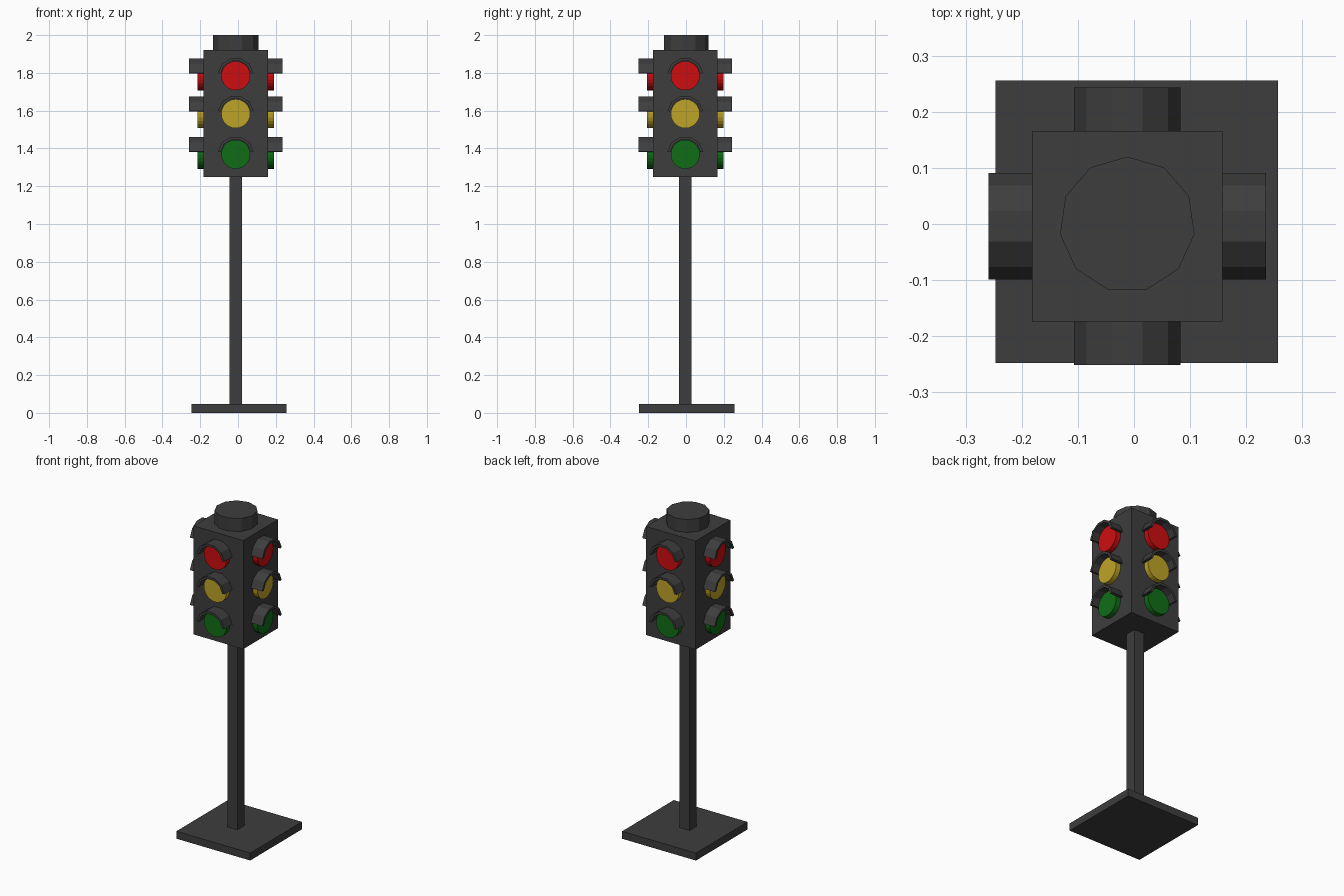
import bpy, bmesh, math
from mathutils import Matrix, Vector

if "Cube" in bpy.data.objects:
    bpy.data.objects.remove(bpy.data.objects["Cube"])

CX, CY = -0.012, -0.004      # axis of the pole and signal head
HALF = 0.17                  # half width of the signal head


def material(name, rgb):
    m = bpy.data.materials.new(name)
    m.diffuse_color = (*rgb, 1)
    m.use_nodes = True
    m.node_tree.nodes["Principled BSDF"].inputs["Base Color"].default_value = m.diffuse_color
    return m


GREY = material("dark_grey", (0.047, 0.047, 0.047))
RED = material("red", (0.62, 0.004, 0.005))
YELLOW = material("yellow", (0.52, 0.37, 0.02))
GREEN = material("green", (0.005, 0.155, 0.008))


def finish(name, bm, mat):
    bmesh.ops.recalc_face_normals(bm, faces=bm.faces)
    me = bpy.data.meshes.new(name)
    bm.to_mesh(me)
    bm.free()
    me.materials.append(mat)
    ob = bpy.data.objects.new(name, me)
    bpy.context.collection.objects.link(ob)
    return ob


def box(name, cx, cy, half, z0, z1):
    bm = bmesh.new()
    m = Matrix.Translation((cx, cy, (z0 + z1) / 2)) @ Matrix.Diagonal((2 * half, 2 * half, z1 - z0, 1))
    bmesh.ops.create_cube(bm, size=1, matrix=m)
    return finish(name, bm, GREY)


def prism(name, points, direction, mat, matrix=Matrix()):
    """Extrude a closed outline along a direction."""
    bm = bmesh.new()
    face = bm.faces.new([bm.verts.new(p) for p in points])
    geom = bmesh.ops.extrude_face_region(bm, geom=[face], use_keep_orig=True)["geom"]
    bmesh.ops.translate(bm, vec=Vector(direction),
                        verts=[v for v in geom if isinstance(v, bmesh.types.BMVert)])
    bm.transform(matrix)
    return finish(name, bm, mat)


def arc(radius, angles, y):
    """Points in the xz plane, angles measured from straight up."""
    return [(radius * math.sin(a), y, radius * math.cos(a)) for a in angles]


# base plate, pole and signal head
box("base_plate", 0.005, 0.004, 0.252, 0, 0.046)
box("pole", CX, CY, 0.034, 0.046, 1.25)
box("signal_head", CX, CY, HALF, 1.25, 1.92)

# eleven-sided cap
cap = [(CX + 0.121 * math.sin(i * math.tau / 11), -0.001 + 0.121 * math.cos(i * math.tau / 11), 1.92)
       for i in range(11)]
prism("top_cap", cap, (0, 0, 0.08), GREY)

# lenses and visors on all four sides
circle = [i * math.tau / 24 for i in range(24)]
hood = [(i - 2.5) * math.tau / 11 for i in range(6)]
visor_outline = arc(0.096, hood, -HALF) + arc(0.081, hood[::-1], -HALF)
for side in ("front", "right", "back", "left"):
    turn = ("front", "right", "back", "left").index(side) * math.pi / 2
    for label, z, mat in (("red", 1.785, RED), ("yellow", 1.584, YELLOW), ("green", 1.369, GREEN)):
        place = Matrix.Translation((CX, CY, z)) @ Matrix.Rotation(turn, 4, 'Z')
        prism(f"{side}_{label}_lens", arc(0.077, circle, -HALF), (0, -0.032, 0), mat, place)
        prism(f"{side}_{label}_visor", visor_outline, (0, -0.077, 0), GREY, place)
